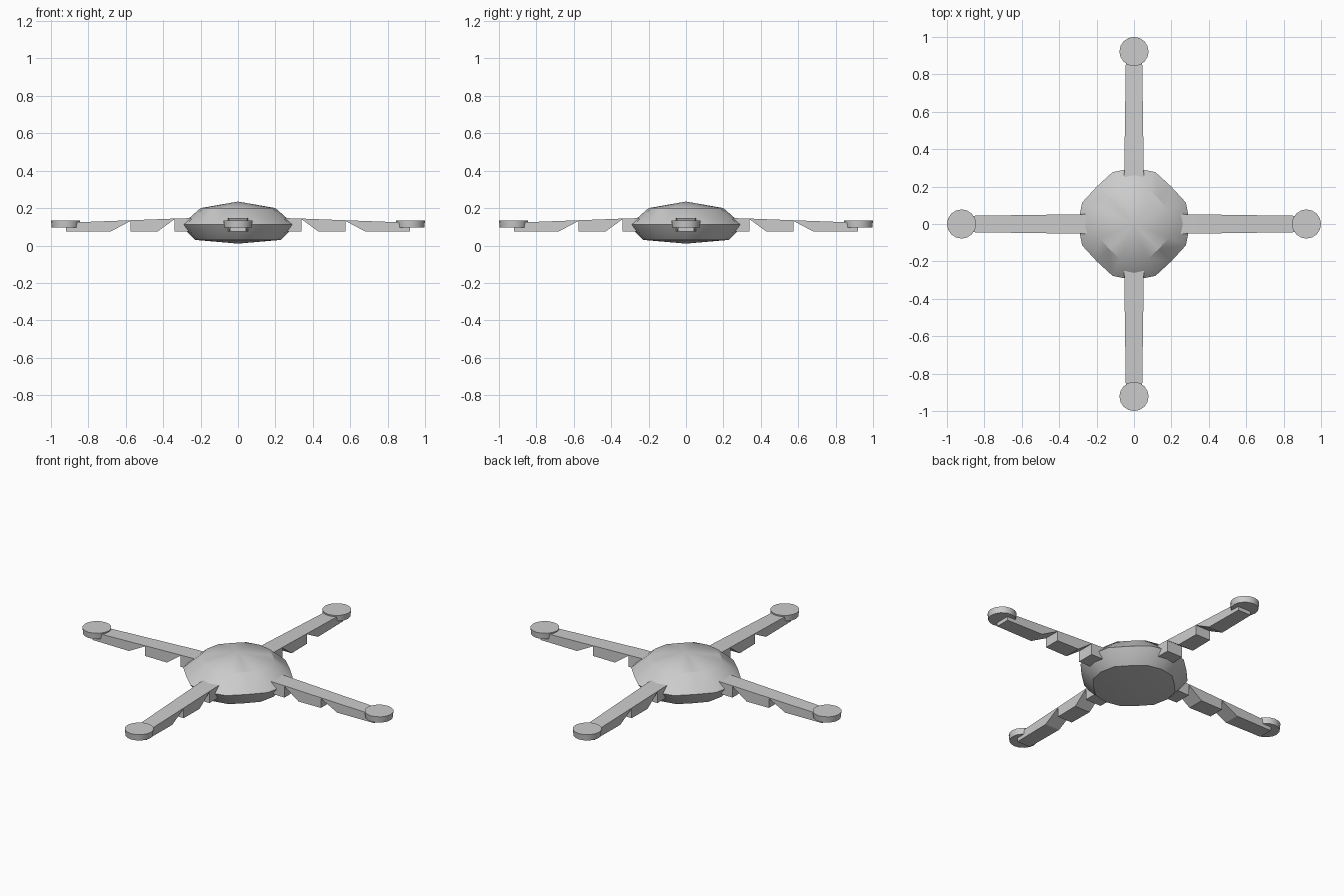
import bpy, bmesh, math
from mathutils import Matrix, Vector

if "Cube" in bpy.data.objects:
    bpy.data.objects.remove(bpy.data.objects["Cube"], do_unlink=True)

grey = bpy.data.materials.new("light_grey")
grey.use_nodes = True
COLOUR = (0.6, 0.6, 0.6, 1)
grey.diffuse_color = COLOUR
grey.node_tree.nodes["Principled BSDF"].inputs["Base Color"].default_value = COLOUR


def finish(name, bm, smooth=None):
    bmesh.ops.recalc_face_normals(bm, faces=bm.faces)
    mesh = bpy.data.meshes.new(name)
    bm.to_mesh(mesh)
    bm.free()
    mesh.materials.append(grey)
    obj = bpy.data.objects.new(name, mesh)
    bpy.context.collection.objects.link(obj)
    if smooth:
        bpy.ops.object.select_all(action='DESELECT')
        obj.select_set(True)
        bpy.context.view_layer.objects.active = obj
        bpy.ops.object.shade_smooth_by_angle(angle=math.radians(smooth))
    return obj


# Rounded-square shell: rings of sixteen points between two shallow tips
def build_body():
    bm = bmesh.new()
    squareness = [1.0, 1.0, 0.94, 1.0]
    rings = []
    for r, z in [(0.2, 0.2), (0.3, 0.112), (0.27, 0.07), (0.23, 0.03)]:
        ring = []
        for i in range(16):
            a = math.tau * i / 16
            k = r * squareness[i % 4]
            ring.append(bm.verts.new((k * math.cos(a), k * math.sin(a), z)))
        rings.append(ring)
    top = bm.verts.new((0, 0, 0.235))
    bottom = bm.verts.new((0, 0, 0.01))
    for i in range(16):
        j = (i + 1) % 16
        bm.faces.new((top, rings[0][i], rings[0][j]))
        bm.faces.new((bottom, rings[-1][j], rings[-1][i]))
        for a, b in zip(rings, rings[1:]):
            bm.faces.new((a[i], b[i], b[j], a[j]))
    return finish("body_shell", bm, 32)


# Tapered arm whose underside has two open triangular notches
def build_arm(name, turn):
    bm = bmesh.new()
    profile = [(0.2, 0.148), (0.2, 0.075), (0.34, 0.075), (0.34, 0.14),
               (0.43, 0.075), (0.575, 0.075), (0.575, 0.131),
               (0.68, 0.075), (0.92, 0.075), (0.92, 0.122),
               (0.575, 0.135), (0.34, 0.144)]
    loops = []
    for side in (-1, 1):
        loops.append([bm.verts.new((x, side * (0.056 - 0.014 * x), z)) for x, z in profile])
    bm.faces.new(loops[0])
    bm.faces.new(loops[1])
    n = len(profile)
    for i in range(n):
        j = (i + 1) % n
        bm.faces.new((loops[0][i], loops[0][j], loops[1][j], loops[1][i]))
    bm.transform(turn)
    return finish(name, bm)


# Round motor pad at the arm tip
def build_pad(name, turn):
    bm = bmesh.new()
    bmesh.ops.create_cone(bm, cap_ends=True, segments=16, radius1=0.074, radius2=0.078,
                          depth=0.036, matrix=Matrix.Translation(Vector((0.922, 0, 0.115))))
    bm.transform(turn)
    return finish(name, bm, 30)


build_body()
for step, side in enumerate(("left", "back", "right", "front")):
    turn = Matrix.Rotation(step * math.pi / 2, 4, 'Z')
    build_arm(side + "_arm", turn)
    build_pad(side + "_motor_pad", turn)
